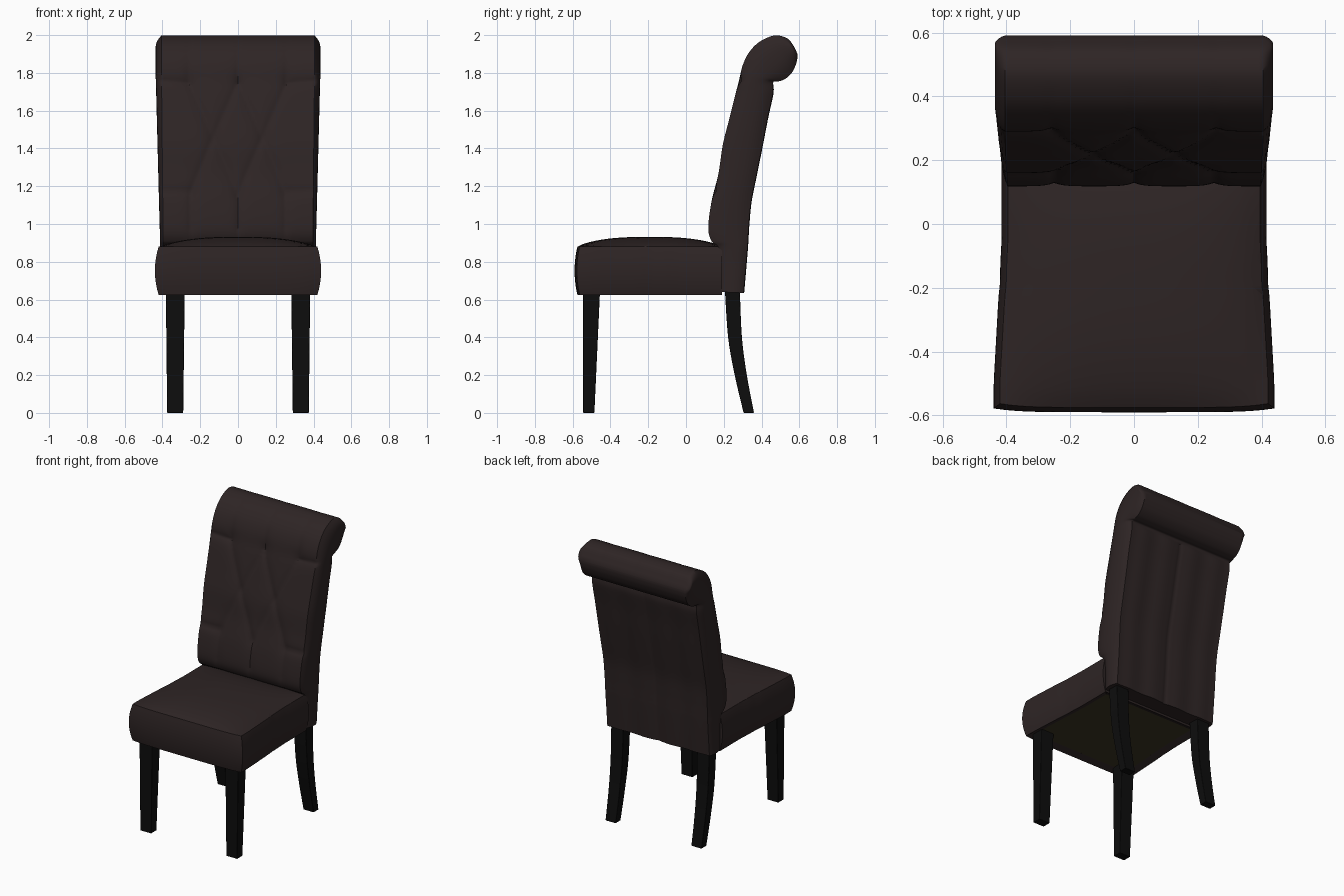
import bpy, bmesh, math
from mathutils import Vector

if "Cube" in bpy.data.objects:
    bpy.data.objects.remove(bpy.data.objects["Cube"])


def material(name, rgb):
    m = bpy.data.materials.new(name)
    m.diffuse_color = (*rgb, 1)
    m.use_nodes = True
    m.node_tree.nodes["Principled BSDF"].inputs["Base Color"].default_value = m.diffuse_color
    return m


LEATHER = material("dark brown leather", (0.027, 0.018, 0.018))
WOOD = material("black wood", (0.004, 0.004, 0.004))
LINING = material("olive lining", (0.045, 0.036, 0.016))


def finish(name, bm, mats, angle=40, bevel=0):
    bmesh.ops.recalc_face_normals(bm, faces=bm.faces)
    me = bpy.data.meshes.new(name)
    bm.to_mesh(me)
    bm.free()
    ob = bpy.data.objects.new(name, me)
    bpy.context.collection.objects.link(ob)
    for m in mats:
        me.materials.append(m)
    if bevel:
        b = ob.modifiers.new("soft edges", 'BEVEL')
        b.width, b.segments = bevel, 3
        b.limit_method, b.angle_limit = 'ANGLE', math.radians(50)
    bpy.ops.object.select_all(action='DESELECT')
    ob.select_set(True)
    bpy.context.view_layer.objects.active = ob
    bpy.ops.object.shade_smooth_by_angle(angle=math.radians(angle))
    return ob


def loft(bm, rings):
    rows = [[bm.verts.new(p) for p in r] for r in rings]
    n = len(rows[0])
    for a, b in zip(rows, rows[1:]):
        for i in range(n):
            j = (i + 1) % n
            bm.faces.new((a[i], a[j], b[j], b[i]))
    bm.faces.new(rows[0])
    bm.faces.new(rows[-1])


def resample(pts, steps):
    # Catmull-Rom curve through the points
    pts = [Vector(p) for p in pts]
    out = []
    for i in range(len(pts) - 1):
        p1, p2 = pts[i], pts[i + 1]
        p0, p3 = pts[max(i - 1, 0)], pts[min(i + 2, len(pts) - 1)]
        for k in range(steps):
            t = k / steps
            out.append(0.5 * (2 * p1 + (p2 - p0) * t + (2 * p0 - 5 * p1 + 4 * p2 - p3) * t * t
                              + (3 * p1 - p0 - 3 * p2 + p3) * t ** 3))
    return out + [pts[-1]]


# Scrolled back: paired front / rear profile points (y, z, y, z)
STATIONS = [
    (.19, .64, .305, .635), (.19, .75, .315, .75), (.175, .87, .325, .87), (.135, .91, .328, .92),
    (.118, .98, .333, 1.0), (.135, 1.12, .345, 1.12), (.172, 1.27, .375, 1.27),
    (.195, 1.42, .405, 1.42), (.23, 1.56, .432, 1.56), (.262, 1.69, .46, 1.69),
    (.278, 1.75, .462, 1.75), (.30, 1.84, .49, 1.755), (.335, 1.91, .525, 1.768),
    (.39, 1.965, .56, 1.80), (.47, 1.998, .582, 1.845), (.54, 1.98, .59, 1.88),
    (.58, 1.925, .59, 1.90)]
# Tufting seams on the right half (x, z, x, z), mirrored by using |x|
SEAMS = [(0, 1.75, .13, 1.46), (.13, 1.46, 0, 1.16), (.26, 1.75, .13, 1.46), (.13, 1.46, .25, 1.17),
         (0, 1.75, 0, 1.97), (.26, 1.75, .26, 1.97), (0, .85, 0, 1.16), (.25, .85, .25, 1.17),
         (.26, 1.75, .42, 1.76), (.25, 1.17, .42, 1.18)]
BUTTONS = [(0, 1.75), (.26, 1.75), (.13, 1.46), (0, 1.16), (.25, 1.17)]


def tuft(x, z):
    p = Vector((abs(x), z))
    d = 9
    for s in SEAMS:
        a, b = Vector(s[:2]), Vector(s[2:])
        t = max(0, min(1, (p - a).dot(b - a) / (b - a).length_squared))
        d = min(d, (p - a - (b - a) * t).length)
    button = min((p - Vector(c)).length for c in BUTTONS)
    fade = max(0.15, min(1, (1.93 - z) / 0.15)) * max(0, min(1, (z - .88) / .1))
    return fade * (0.013 * math.exp(-d / 0.022) + 0.014 * math.exp(-button / 0.035))


def back():
    N, M = 60, 10
    st = resample(STATIONS, 8)
    rings = []
    for i, s in enumerate(st):
        F, B = Vector((s[0], s[1])), Vector((s[2], s[3]))
        a, b = st[max(i - 1, 0)], st[min(i + 1, len(st) - 1)]
        ty, tz = (Vector((b[0] - a[0], b[1] - a[1]))).normalized()
        k = max(0, min(1, (F.y - 0.8) / 1.0))
        half = 0.395 + 0.01 * k
        bulge = (0.015 + 0.016 * k) * min(1, (F - B).length / 0.12)
        xs = [half * (2 * j / N - 1) for j in range(N + 1)]
        ring = []
        for x in xs:                      # tufted front
            t = tuft(x, F.y)
            ring.append((x, F.x + tz * t, F.y - ty * t))

        def side(sign, P, Q):             # padded side panel
            for j in range(1, M):
                u = j / M
                c = P.lerp(Q, u)
                x = half + bulge * (1 - abs(2 * u - 1) ** 2.5)
                ring.append((sign * x, c.x, c.y))
        side(1, F, B)
        seam = 1 if B.y < 1.74 else 0
        for x in reversed(xs):            # rear with soft vertical seams
            g = seam * (0.003 * math.cos(x / 0.2 * math.pi * 2) + 0.006 * math.exp(-abs(x) / 0.012))
            ring.append((x, B.x - g * (1 - (x / half) ** 8), B.y))
        side(-1, B, F)
        rings.append(ring)
    bm = bmesh.new()
    loft(bm, rings)
    finish("chair_back", bm, [LEATHER], 45)


# Seat cushion: gridded block with crowned top, bulging walls and recessed lining
def seat():
    bm = bmesh.new()
    bmesh.ops.create_cube(bm, size=2)
    bmesh.ops.subdivide_edges(bm, edges=bm.edges[:], cuts=23, use_grid_fill=True)
    for v in bm.verts:
        u, w, h = v.co
        bulge = 1 - h * h
        y = -0.1925 + 0.3825 * w
        half = 0.42 - 0.025 * max(0, min(1, (y + 0.5) / 0.45))
        half += 0.02 * bulge - 0.004 * math.exp(-abs(y + 0.18) / 0.02)
        if w < 0:
            y -= 0.015 * bulge * -w
            y += 0.012 * abs(u) ** 6 * -w
        z = 0.7525 + 0.1275 * h
        if h > 0.99:
            z += 0.052 * (1 - abs(u) ** 2.6) ** .8 * (1 - abs(w) ** 2.6) ** .8
        v.co = (u * half, y, z)
    bm.normal_update()
    under = [f for f in bm.faces if f.normal.z < -0.9]
    bmesh.ops.inset_region(bm, faces=under, thickness=0.045, depth=0)
    for v in {v for f in under for v in f.verts}:
        v.co.z += 0.018
    for f in under:
        f.material_index = 1
    finish("seat", bm, [LEATHER, LINING], 40, 0.014)


# Legs: square sections (y front, y rear, x inner, x outer, z) lofted upward
def leg(name, sections):
    for sign, label in ((-1, "left"), (1, "right")):
        bm = bmesh.new()
        loft(bm, [[(sign * x, y, z) for x, y in ((xi, y0), (xo, y0), (xo, y1), (xi, y1))]
                  for y0, y1, xi, xo, z in sections])
        finish(f"{name}_{label}", bm, [WOOD], 30, 0.004)


back()
seat()
leg("front_leg", [(-.545, -.485, .29, .375, 0), (-.545, -.455, .282, .382, .65)])
leg("rear_leg", resample([(.305, .36, .292, .372, 0), (.258, .322, .29, .375, .2),
                          (.223, .296, .287, .378, .4), (.206, .285, .285, .38, .65)], 5))
